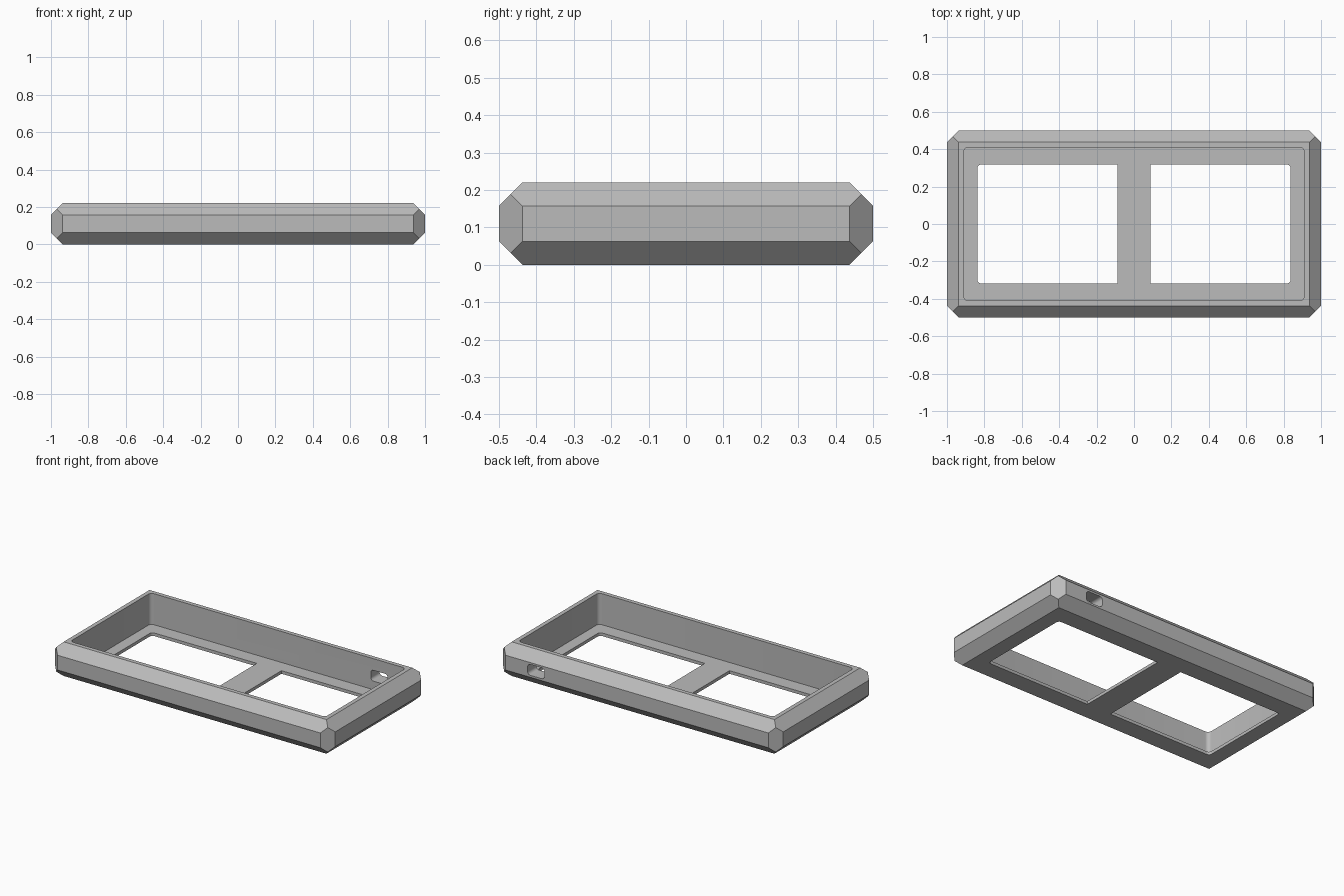
import bpy
import bmesh
import math
from itertools import product
from mathutils import Matrix, Vector

if "Cube" in bpy.data.objects:
    bpy.data.objects.remove(bpy.data.objects["Cube"], do_unlink=True)

HEIGHT, FLOOR, CHAMFER = 0.22, 0.02, 0.0625
HALF = Vector((1.0, 0.5, HEIGHT / 2))

grey = bpy.data.materials.new("grey plastic")
grey.use_nodes = True
colour = (0.5, 0.5, 0.5, 1)
grey.diffuse_color = colour
grey.node_tree.nodes["Principled BSDF"].inputs["Base Color"].default_value = colour


def add_object(name, bm):
    bmesh.ops.recalc_face_normals(bm, faces=bm.faces)
    mesh = bpy.data.meshes.new(name)
    bm.to_mesh(mesh)
    bm.free()
    mesh.materials.append(grey)
    obj = bpy.data.objects.new(name, mesh)
    bpy.context.collection.objects.link(obj)
    return obj


def rounded_prism(name, width, depth, height, radius, matrix, rounded=(-1, 1)):
    """Box with rounded upright edges on the chosen x sides."""
    bm = bmesh.new()
    outline = []
    for i, (sx, sy) in enumerate(((1, 1), (-1, 1), (-1, -1), (1, -1))):
        if sx not in rounded:
            outline.append((sx * width / 2, sy * depth / 2))
            continue
        cx, cy = sx * (width / 2 - radius), sy * (depth / 2 - radius)
        for k in range(7):
            a = math.pi / 2 * (i + k / 6)
            outline.append((cx + radius * math.cos(a), cy + radius * math.sin(a)))
    face = bm.faces.new([bm.verts.new((x, y, -height / 2)) for x, y in outline])
    top = bmesh.ops.extrude_face_region(bm, geom=[face])["geom"]
    bmesh.ops.translate(bm, vec=(0, 0, height),
                        verts=[v for v in top if isinstance(v, bmesh.types.BMVert)])
    bm.transform(matrix)
    obj = add_object(name, bm)
    obj.hide_render = True
    return obj


# Outer shell: every edge chamfered equally, chamfers mitred at the corners
bm = bmesh.new()
c = CHAMFER
for signs in product((-1, 1), repeat=3):
    for cut in ((0, c, c), (c, 0, c), (c, c, 0), (c / 2, c / 2, c / 2)):
        bm.verts.new([s * (h - d) for s, h, d in zip(signs, HALF, cut)])
bmesh.ops.convex_hull(bm, input=bm.verts)
bmesh.ops.dissolve_limit(bm, angle_limit=0.02, verts=bm.verts, edges=bm.edges)
bmesh.ops.translate(bm, vec=(0, 0, HEIGHT / 2), verts=bm.verts)
case = add_object("case_shell", bm)

# Open cavity, two floor windows and the port in the back wall
cutters = [rounded_prism("cavity_cutter", 1.82, 0.82, HEIGHT, 0.025,
                         Matrix.Translation((0, 0, FLOOR + HEIGHT / 2)))]
for side, name in ((-1, "right"), (1, "left")):
    cutters.append(rounded_prism(name + "_window_cutter", 0.75, 0.635, 0.2, 0.02,
                                 Matrix.Translation((side * 0.463, 0, 0)), (side,)))
cutters.append(rounded_prism("port_cutter", 0.12, 0.07, 0.2, 0.02,
                             Matrix.Translation((0.72, 0.46, HEIGHT / 2))
                             @ Matrix.Rotation(math.pi / 2, 4, "X")))

for cutter in cutters:
    mod = case.modifiers.new(cutter.name, "BOOLEAN")
    mod.operation = "DIFFERENCE"
    mod.solver = "EXACT"
    mod.object = cutter

# Bake the cuts, drop the cutters, and smooth only the rounded corners
bpy.context.view_layer.update()
baked = bpy.data.meshes.new_from_object(
    case.evaluated_get(bpy.context.evaluated_depsgraph_get()))
case.modifiers.clear()
case.data = baked
for cutter in cutters:
    bpy.data.objects.remove(cutter, do_unlink=True)
bpy.ops.object.select_all(action="DESELECT")
case.select_set(True)
bpy.context.view_layer.objects.active = case
bpy.ops.object.shade_smooth_by_angle(angle=math.radians(30))
